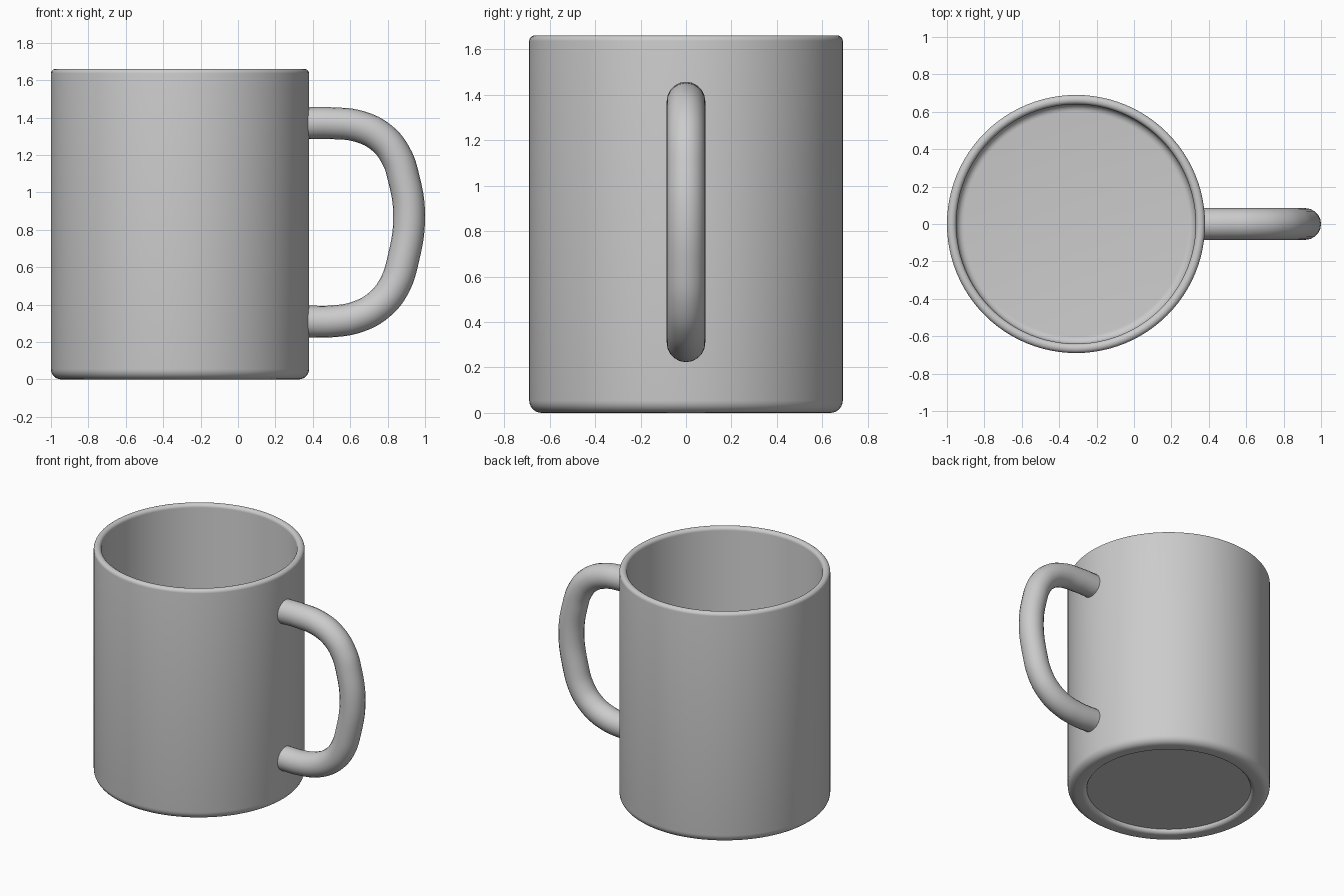
import bpy, bmesh
from math import sin, cos, radians, pi

if "Cube" in bpy.data.objects:
    bpy.data.objects.remove(bpy.data.objects["Cube"])

AXIS_X = -0.31      # the body sits left of centre, the handle on the right
R, WALL, H = 0.69, 0.05, 1.66


def arc(cx, cz, rad, a0, a1, n=6):
    """Profile points along a fillet, angles in degrees."""
    return [(cx + rad * cos(radians(a0 + (a1 - a0) * i / n)),
             cz + rad * sin(radians(a0 + (a1 - a0) * i / n))) for i in range(n + 1)]


def lathe(name, profile, segments=96):
    bm = bmesh.new()
    vs = [bm.verts.new((r, 0, z)) for r, z in profile]
    es = [bm.edges.new(p) for p in zip(vs, vs[1:])]
    bmesh.ops.spin(bm, geom=vs + es, cent=(0, 0, 0), axis=(0, 0, 1),
                   angle=2 * pi, steps=segments)
    bmesh.ops.remove_doubles(bm, verts=bm.verts, dist=1e-4)
    bmesh.ops.recalc_face_normals(bm, faces=bm.faces)
    me = bpy.data.meshes.new(name)
    bm.to_mesh(me)
    bm.free()
    ob = bpy.data.objects.new(name, me)
    bpy.context.collection.objects.link(ob)
    return ob


def smooth(ob):
    bpy.ops.object.select_all(action='DESELECT')
    ob.select_set(True)
    bpy.context.view_layer.objects.active = ob
    bpy.ops.object.shade_smooth_by_angle(angle=radians(40))


# Cup body: recessed base, foot ring, outer wall, rounded rim, inner wall, floor
profile = [(0, 0.03), (0.555, 0.03)]
profile += arc(0.59, 0.03, 0.03, 180, 270)
profile += arc(R - 0.055, 0.055, 0.055, -90, 0)
profile += arc(R - 0.024, H - 0.024, 0.024, 0, 90)
profile += arc(R - WALL + 0.024, H - 0.024, 0.024, 90, 180)
profile += arc(R - WALL - 0.04, 0.12, 0.04, 0, -90)
profile += [(0, 0.08)]
cup = lathe("cup_body", profile)
cup.location.x = AXIS_X
smooth(cup)

# Handle: round tube swept along a D-shaped path
path = [(0.36, 1.37), (0.50, 1.37), (0.65, 1.352), (0.77, 1.29), (0.845, 1.195),
        (0.885, 1.08), (0.915, 0.88), (0.885, 0.65), (0.83, 0.49),
        (0.75, 0.395), (0.64, 0.335), (0.51, 0.311), (0.36, 0.31)]
cu = bpy.data.curves.new("handle", 'CURVE')
cu.dimensions = '3D'
cu.bevel_depth = 0.085
cu.bevel_resolution = 8
cu.resolution_u = 6
cu.use_fill_caps = True
sp = cu.splines.new('BEZIER')
sp.bezier_points.add(len(path) - 1)
for p, (x, z) in zip(sp.bezier_points, path):
    p.co = (x, 0, z)
    p.handle_left_type = p.handle_right_type = 'AUTO'
handle = bpy.data.objects.new("handle", cu)
bpy.context.collection.objects.link(handle)
bpy.ops.object.select_all(action='DESELECT')
handle.select_set(True)
bpy.context.view_layer.objects.active = handle
bpy.ops.object.convert(target='MESH')
smooth(bpy.context.view_layer.objects.active)
